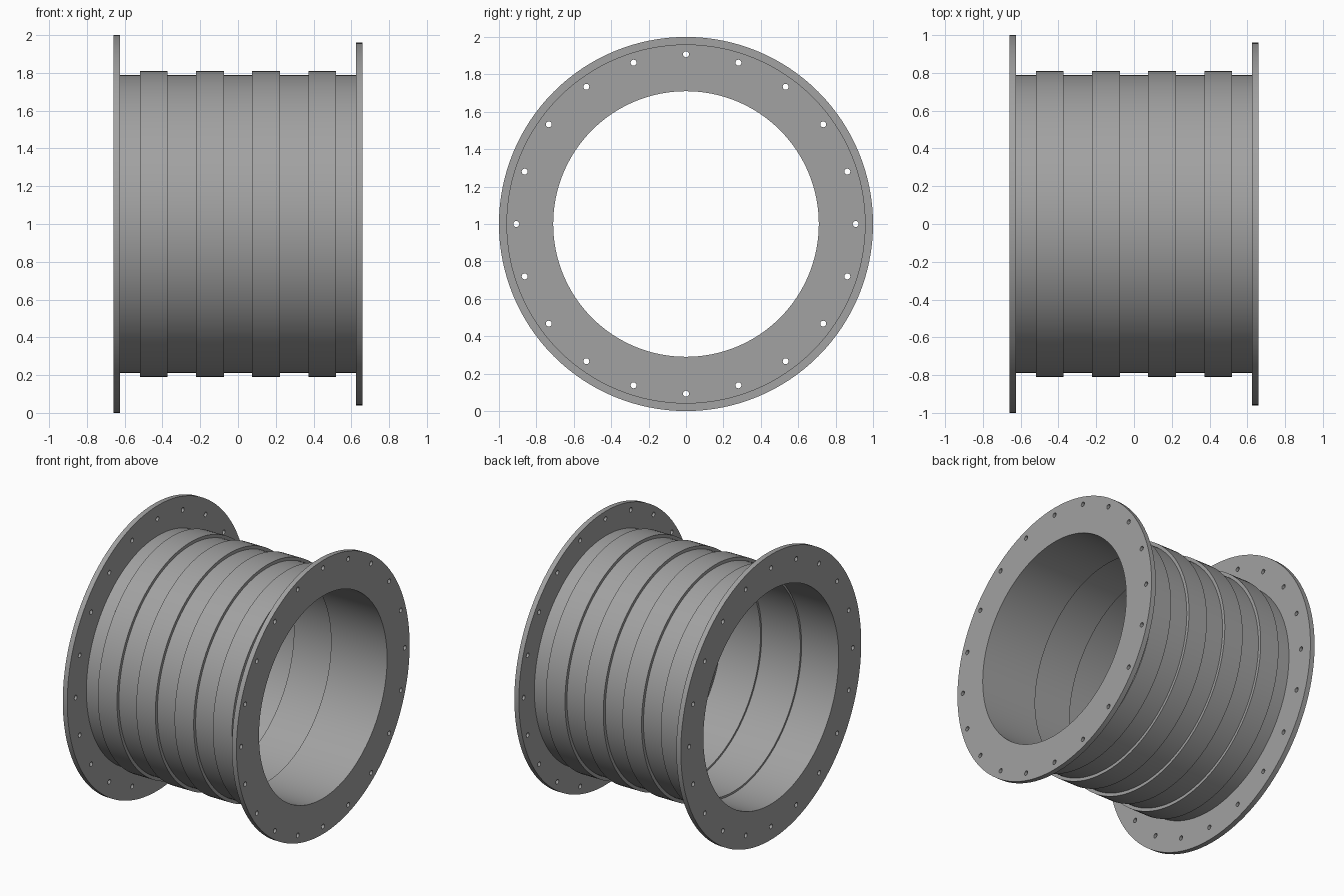
import bpy, bmesh, math
from mathutils import Matrix, Vector

if "Cube" in bpy.data.objects:
    bpy.data.objects.remove(bpy.data.objects["Cube"])

SEG = 128
AXIS_Z = 1.0            # height of the pipe axis

steel = bpy.data.materials.new("grey steel")
steel.diffuse_color = (0.36, 0.36, 0.36, 1)
steel.use_nodes = True
steel.node_tree.nodes["Principled BSDF"].inputs["Base Color"].default_value = steel.diffuse_color


def lathe(name, profile):
    """Spin a closed (x, radius) outline around the pipe axis."""
    bm = bmesh.new()
    rings = []
    for i in range(SEG):
        a = 2 * math.pi * i / SEG
        rings.append([bm.verts.new((x, r * math.sin(a), AXIS_Z + r * math.cos(a)))
                      for x, r in profile])
    n = len(profile)
    for i in range(SEG):
        a, b = rings[i], rings[(i + 1) % SEG]
        for j in range(n):
            k = (j + 1) % n
            bm.faces.new((a[j], a[k], b[k], b[j]))
    bmesh.ops.recalc_face_normals(bm, faces=bm.faces)
    return finish(name, bm)


def finish(name, bm):
    mesh = bpy.data.meshes.new(name)
    bm.to_mesh(mesh)
    bm.free()
    mesh.materials.append(steel)
    ob = bpy.data.objects.new(name, mesh)
    bpy.context.collection.objects.link(ob)
    return ob


def smooth(ob):
    bpy.ops.object.select_all(action='DESELECT')
    ob.select_set(True)
    bpy.context.view_layer.objects.active = ob
    bpy.ops.object.shade_smooth_by_angle(angle=math.radians(30))


def flange(name, x0, x1, inner, outer):
    """Flat ring with twenty bolt holes."""
    ring = lathe(name, [(x0, inner), (x1, inner), (x1, outer), (x0, outer)])
    bm = bmesh.new()
    for i in range(20):
        a = 2 * math.pi * i / 20
        pos = Vector(((x0 + x1) / 2, 0.907 * math.sin(a), AXIS_Z + 0.907 * math.cos(a)))
        bmesh.ops.create_cone(bm, cap_ends=True, segments=16, radius1=0.016,
                              radius2=0.016, depth=0.1,
                              matrix=Matrix.Translation(pos) @ Matrix.Rotation(math.pi / 2, 4, 'Y'))
    cutter = finish(name + "_bolt_cutter", bm)
    cutter.hide_render = True
    mod = ring.modifiers.new("bolt holes", 'BOOLEAN')
    mod.object = cutter
    mod.operation = 'DIFFERENCE'
    mod.solver = 'EXACT'
    bpy.ops.object.select_all(action='DESELECT')
    ring.select_set(True)
    bpy.context.view_layer.objects.active = ring
    bpy.ops.object.modifier_apply(modifier=mod.name)
    bpy.data.objects.remove(cutter)
    smooth(ring)


# End flanges, the left one larger
flange("left_flange", -0.66, -0.625, 0.75, 1.0)
flange("right_flange", 0.625, 0.66, 0.71, 0.96)

# Pipe wall: straight outside with raised bands, bore stepping down to the right
outline = [(-0.625, 0.788)]
for start in (-0.52, -0.222, 0.075, 0.372):
    end = start + 0.148
    outline += [(start, 0.788), (start, 0.81), (end, 0.81), (end, 0.788)]
outline += [(0.625, 0.788), (0.625, 0.71)]
for x, r in ((0.225, 0.71), (-0.072, 0.723), (-0.372, 0.737)):
    outline += [(x, r), (x, r + 0.0135)]
outline += [(-0.625, 0.75)]
smooth(lathe("banded_pipe", outline))
